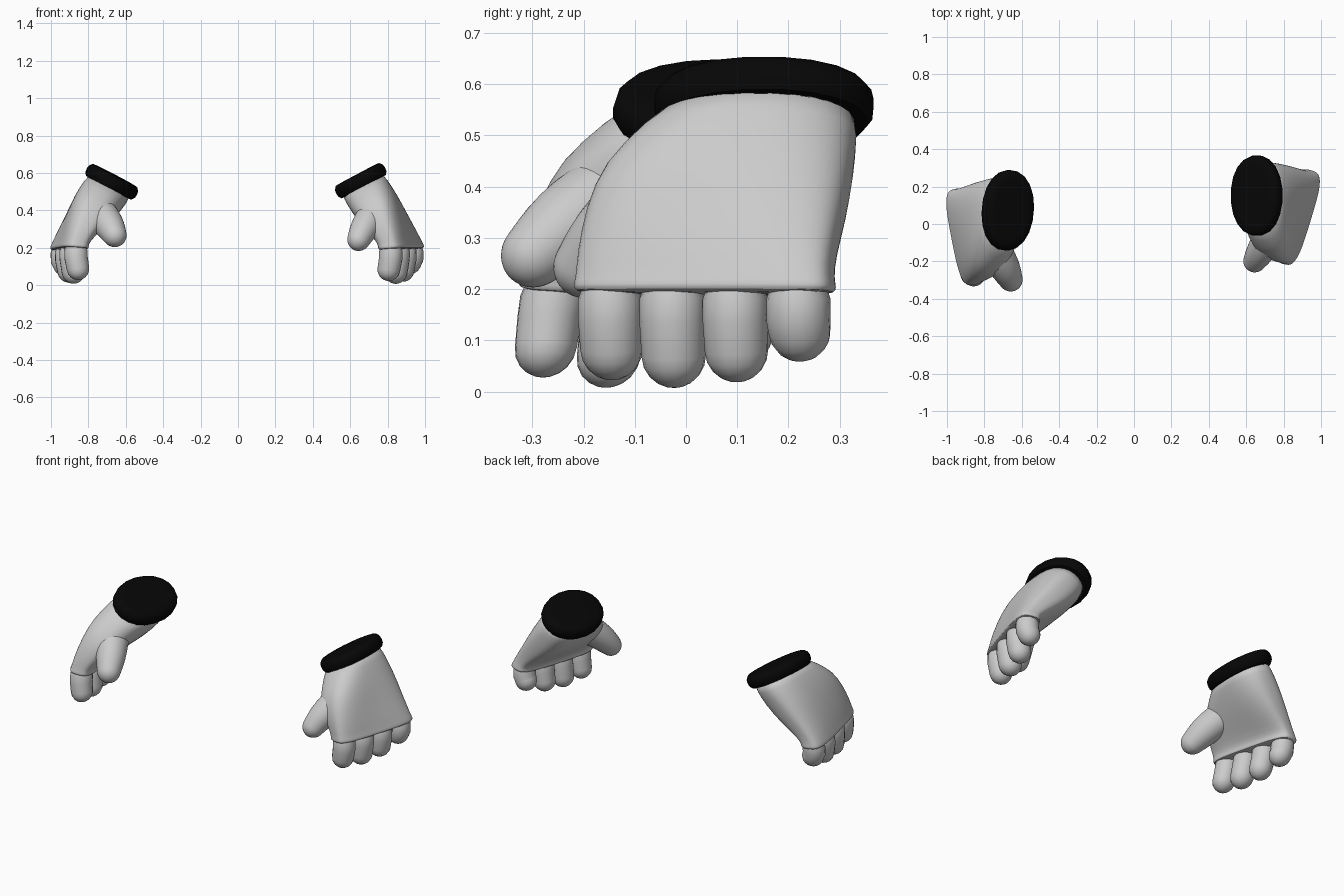
import bpy, bmesh
from math import sin, cos, pi, radians
from mathutils import Vector, Matrix

if "Cube" in bpy.data.objects:
    bpy.data.objects.remove(bpy.data.objects["Cube"])

black = bpy.data.materials.new("black_trim")
black.diffuse_color = (0.002, 0.002, 0.002, 1)
black.use_nodes = True
black.node_tree.nodes["Principled BSDF"].inputs["Base Color"].default_value = black.diffuse_color


def loft(name, rings, mat=None, subsurf=0):
    """Skin a list of closed rings and cap both ends."""
    bm = bmesh.new()
    vr = [[bm.verts.new(p) for p in r] for r in rings]
    n = len(vr[0])
    for a, b in zip(vr, vr[1:]):
        for i in range(n):
            bm.faces.new((a[i], a[(i + 1) % n], b[(i + 1) % n], b[i]))
    bm.faces.new(vr[0])
    bm.faces.new(vr[-1])
    bmesh.ops.recalc_face_normals(bm, faces=bm.faces)
    me = bpy.data.meshes.new(name)
    bm.to_mesh(me)
    bm.free()
    ob = bpy.data.objects.new(name, me)
    bpy.context.collection.objects.link(ob)
    if mat:
        me.materials.append(mat)
    if subsurf:
        ob.modifiers.new("smooth", 'SUBSURF').levels = subsurf
        ob.modifiers["smooth"].render_levels = subsurf
    bpy.ops.object.select_all(action='DESELECT')
    ob.select_set(True)
    bpy.context.view_layer.objects.active = ob
    bpy.ops.object.shade_smooth_by_angle(angle=radians(50))
    return ob


def axes(turn, tilt):
    """Width axis and thickness axis of a hand cross-section."""
    a, t = radians(turn), radians(tilt)
    u = Vector((sin(a), cos(a), 0))
    v = Vector((cos(a) * cos(t), -sin(a) * cos(t), sin(t)))
    return u, v


def section(c, w, t, turn, tilt, e=2.0, n=28):
    """Superellipse cross-section."""
    u, v = axes(turn, tilt)
    pts = []
    for i in range(n):
        k = 2 * pi * (i + 0.5) / n
        s, q = sin(k), cos(k)
        pts.append(Vector(c) + u * w * abs(s) ** (2 / e) * (1 if s > 0 else -1)
                   + v * t * abs(q) ** (2 / e) * (1 if q > 0 else -1))
    return pts


def tube(pts, radii, n=16):
    """Rings along a path, finished with a rounded tip."""
    pts = [Vector(p) for p in pts]
    radii = list(radii)
    d, c, r = (pts[-1] - pts[-2]).normalized(), pts[-1], radii[-1]
    for k in (20, 40, 58, 74, 86):
        pts.append(c + d * r * sin(radians(k)))
        radii.append(r * cos(radians(k)))
    rings = []
    for i, p in enumerate(pts):
        t = (pts[min(i + 1, len(pts) - 1)] - pts[max(i - 1, 0)]).normalized()
        a = t.cross(Vector((0, 1, 0.3))).normalized()
        b = t.cross(a)
        rings.append([p + (a * cos(2 * pi * j / n) + b * sin(2 * pi * j / n)) * radii[i]
                      for j in range(n)])
    return rings


KNUCKLE = Vector((0.87, 0.035, 0.205))


def glove(side, M, thumb, thumb_r):
    def place(rings):
        return [[M @ p for p in r] for r in rings]

    # palm and back of the hand, ending in a small lip over the fingers
    loft(side + "_palm", place([
        section((0.655, 0.15, 0.555), 0.185, 0.125, 0, 28, 2.2),
        section((0.69, 0.122, 0.50), 0.213, 0.127, 2, 27, 2.4),
        section((0.732, 0.083, 0.433), 0.246, 0.127, 5, 24, 2.8),
        section((0.786, 0.058, 0.347), 0.257, 0.110, 10, 18, 3.1),
        section((0.843, 0.040, 0.265), 0.257, 0.085, 15, 9, 3.4),
        section((0.868, 0.037, 0.222), 0.259, 0.073, 17, 4, 3.6),
        section((0.872, 0.037, 0.205), 0.264, 0.077, 17, 4, 3.6),
        section((0.872, 0.037, 0.195), 0.260, 0.074, 17, 4, 3.6),
        section((0.872, 0.037, 0.19), 0.24, 0.058, 17, 4, 3.6)]), subsurf=1)

    # four short fingers, starting just inside the palm
    u, v = axes(17, 0)
    for name, s, low, r in (("index", -0.191, 0.022, 0.061), ("middle", -0.064, 0.007, 0.063),
                            ("ring", 0.064, 0.018, 0.062), ("little", 0.193, 0.058, 0.061)):
        c = KNUCKLE + u * s
        pts = [c + Vector((0, 0, 0.008)), c + Vector((0.003, 0, -0.025)),
               c + Vector((0.002, 0, -0.065)), c - v * 0.008]
        pts[-1].z = low + r
        pts[-2].z = max(pts[-2].z, pts[-1].z + 0.02)
        loft(f"{side}_{name}_finger", place(tube(pts, (r * 0.85, r * 1.03, r * 1.03, r))))

    # thumb, posed separately on each hand
    loft(side + "_thumb", tube(thumb, thumb_r), subsurf=1)

    # thick rolled cuff with a closed top
    nrm = Vector((-sin(radians(28)), 0, cos(radians(28))))
    rings = []
    for inset, h in ((0.045, -0.04), (0.014, -0.04), (0.002, -0.022), (0, 0.0),
                     (0.004, 0.018), (0.018, 0.034), (0.05, 0.036)):
        c = Vector((0.654, 0.152, 0.562)) + nrm * h
        rings.append(section(c, 0.216 - inset, 0.15 - inset, 0, 28, 2.1, 20))
    loft(side + "_cuff", place(rings), black)


glove("right", Matrix.Identity(4),
      [(0.755, 0.01, 0.42), (0.722, -0.07, 0.38), (0.685, -0.135, 0.318),
       (0.662, -0.17, 0.28), (0.646, -0.197, 0.245)], (0.08, 0.087, 0.081, 0.073, 0.064))

# left hand: mirrored, turned and leaned a little, set further forward
mk = Vector((-KNUCKLE.x, KNUCKLE.y, KNUCKLE.z))
lean = Matrix.Identity(4)
lean[1][2] = 0.14
lean[2][1] = -0.04
left = (Matrix.Translation((-0.9, -0.07, 0.203)) @ lean
        @ Matrix.Rotation(radians(-6), 4, 'Z')
        @ Matrix.Translation(-mk) @ Matrix.Diagonal((-1, 1, 1, 1)))
glove("left", left,
      [(-0.775, -0.04, 0.43), (-0.745, -0.13, 0.395), (-0.703, -0.21, 0.342),
       (-0.677, -0.26, 0.30), (-0.66, -0.296, 0.268)], (0.082, 0.09, 0.088, 0.079, 0.067))
